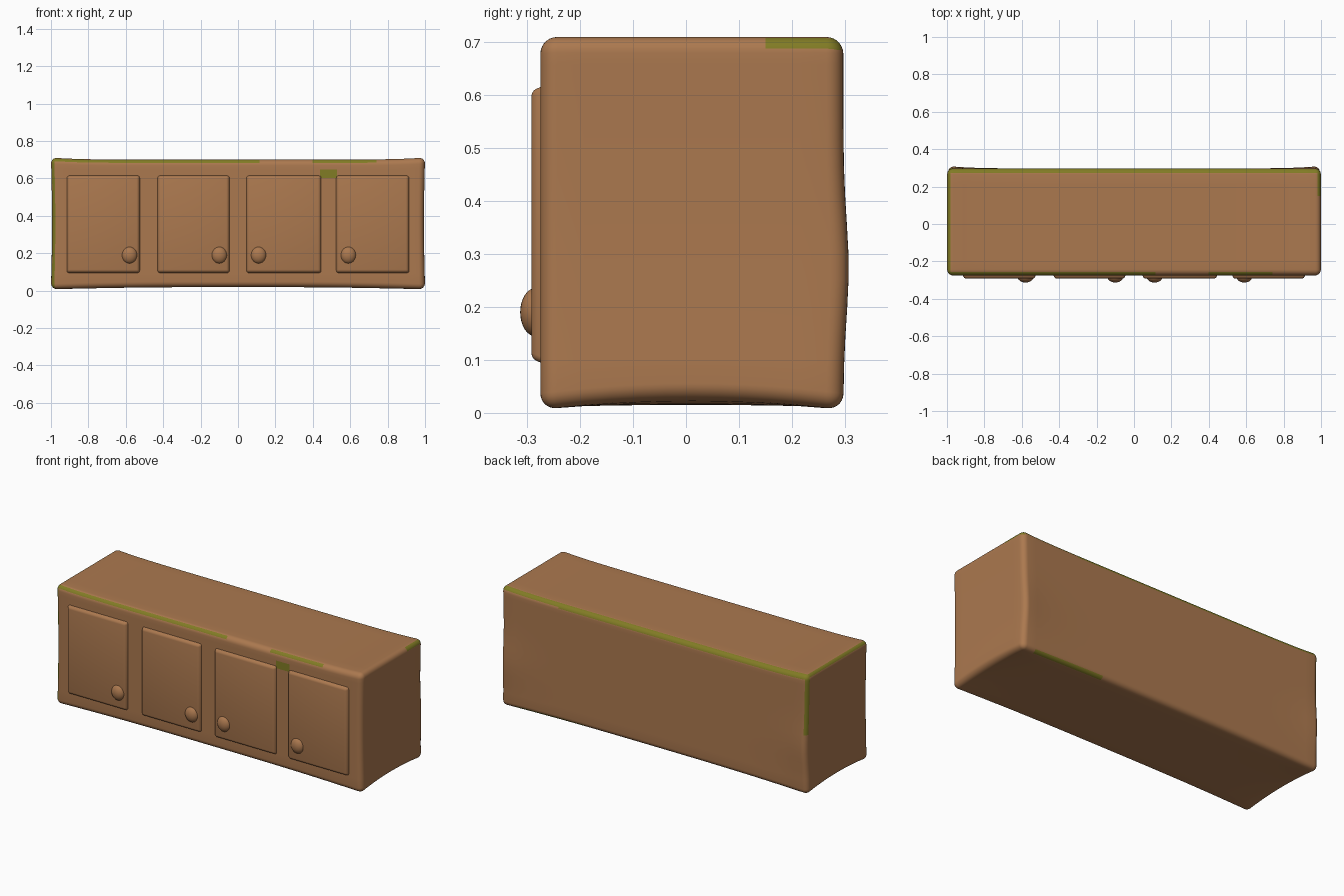
import bpy, bmesh, math
from mathutils import Vector

if "Cube" in bpy.data.objects:
    bpy.data.objects.remove(bpy.data.objects["Cube"])


def material(name, rgb):
    m = bpy.data.materials.new(name)
    m.diffuse_color = (*rgb, 1)
    m.use_nodes = True
    m.node_tree.nodes["Principled BSDF"].inputs["Base Color"].default_value = m.diffuse_color
    return m


wood = material("brown wood", (0.41, 0.19, 0.078))
moss = material("olive moss", (0.22, 0.20, 0.018))


def finish(name, bm, mats, angle=40):
    me = bpy.data.meshes.new(name)
    bm.to_mesh(me)
    bm.free()
    ob = bpy.data.objects.new(name, me)
    bpy.context.collection.objects.link(ob)
    for m in mats:
        me.materials.append(m)
    bpy.ops.object.select_all(action='DESELECT')
    ob.select_set(True)
    bpy.context.view_layer.objects.active = ob
    bpy.ops.object.shade_smooth_by_angle(angle=math.radians(angle))
    return ob


LO, HI, R = Vector((-1, -0.275, 0.004)), Vector((1, 0.297, 0.704)), 0.032


def is_moss(c):
    """Worn green patches along some of the edges."""
    x, y, z = c
    back, front = y > HI.y - 0.02, y < LO.y + 0.014
    top, bottom = z > HI.z - 0.014, z < LO.z + 0.014
    left, right = x < -0.986, x > 0.986
    return ((top and back)
            or (z > HI.z - 0.024 and back and x < 0.6)
            or (top and front and (x < 0.1 or 0.4 < x < 0.75))
            or (x < -0.986 and front)
            or (left and top)
            or (left and back and z > 0.35)
            or (right and z > HI.z - 0.02 and y > 0.15)
            or (bottom and back and 0.45 < x < 0.9)
            or (y < LO.y + 0.001 and 0.44 < x < 0.53 and 0.605 < z < 0.65))


# Cabinet body: gridded box, rounded edges, gentle hand-made warping
bm = bmesh.new()
bmesh.ops.create_cube(bm, size=1)
for v in bm.verts:
    v.co = Vector((HI[i] if v.co[i] > 0 else LO[i] for i in range(3)))
extra = ((0.44, 0.53), (0.15,), (0.605, 0.65))
for i in range(3):
    n = math.ceil((HI[i] - LO[i]) / 0.06)
    cuts = [LO[i] + R + (HI[i] - LO[i] - 2 * R) * k / n for k in range(n + 1)]
    cuts += [LO[i] + R * f for f in (0.25, 0.5, 0.75)]
    cuts += [HI[i] - R * f for f in (0.25, 0.5, 0.75)]
    cuts += extra[i]
    normal = Vector([float(i == k) for k in range(3)])
    for c in cuts:
        bmesh.ops.bisect_plane(bm, geom=bm.verts[:] + bm.edges[:] + bm.faces[:],
                               plane_co=normal * c, plane_no=normal)
for f in bm.faces:
    f.material_index = int(is_moss(f.calc_center_median()))
for v in bm.verts:
    p = v.co.copy()
    core = Vector([min(max(p[i], LO[i] + R), HI[i] - R) for i in range(3)])
    p = core + (p - core).normalized() * R
    t = (p.z - LO.z) / (HI.z - LO.z)
    ax, yn = abs(p.x), (p.y - 0.01) / 0.286
    end = ax ** 8
    z = p.z + t * (0.011 * end - 0.003)
    z += (1 - t) ** 3 * (0.015 * (1 - ax ** 3) + 0.022 * end * max(0, 1 - yn * yn))
    if p.y > 0:
        p.y += 0.013 * end * math.exp(-((p.z - 0.27) / 0.13) ** 2) * (p.y / HI.y) ** 4
    p.x *= 1 - 0.006 * math.sin(math.pi * t)
    v.co = (p.x, p.y, z)
finish("cabinet_body", bm, (wood, moss), 60)


# Doors: raised panels with sloped, softened borders
def door(name, x0, x1, z0, z1):
    bm = bmesh.new()
    bmesh.ops.create_cube(bm, size=1)
    for v in bm.verts:
        s = 0.012 if v.co.y < 0 else 0.0
        x = x0 + s if v.co.x < 0 else x1 - s
        z = z0 + s if v.co.z < 0 else z1 - s
        v.co = (x, -0.292 if v.co.y < 0 else -0.262, z)
    bmesh.ops.bevel(bm, geom=bm.edges[:], offset=0.011, segments=3,
                    profile=0.5, affect='EDGES')
    finish(name, bm, (wood,), 60)


# Knobs: flattened balls low on each door
def knob(name, x):
    bm = bmesh.new()
    bmesh.ops.create_uvsphere(bm, u_segments=24, v_segments=16, radius=1)
    for v in bm.verts:
        v.co = (x + v.co.x * 0.042, -0.283 + v.co.y * 0.030, 0.19 + v.co.z * 0.046)
    finish(name, bm, (wood,), 60)


layout = ((-0.92, -0.52, -0.58), (-0.435, -0.04, -0.10),
          (0.04, 0.45, 0.11), (0.52, 0.92, 0.59))
for i, (x0, x1, kx) in enumerate(layout, 1):
    door(f"door_{i}", x0, x1, 0.09, 0.62)
    knob(f"knob_{i}", kx)
